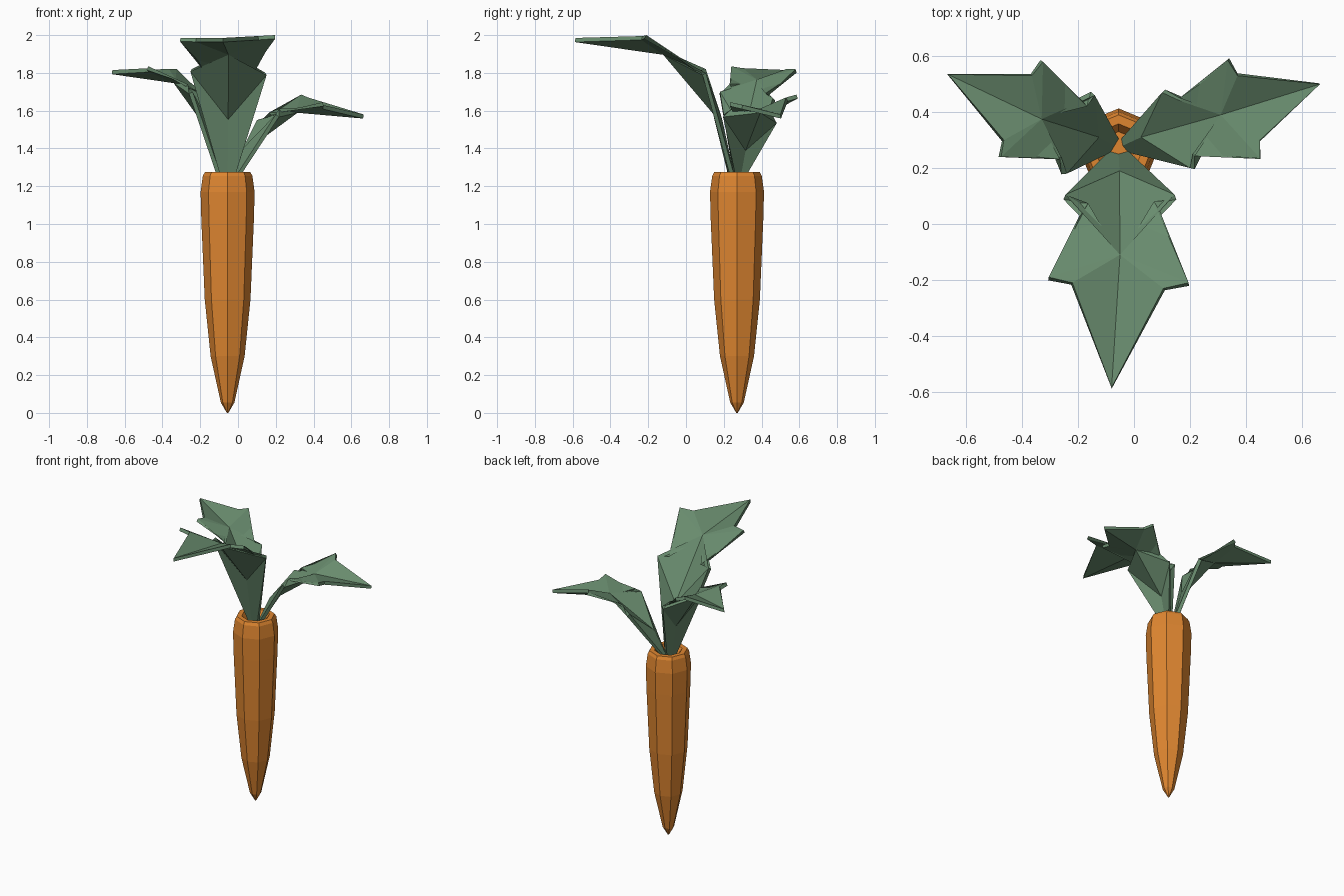
import bpy, bmesh, math

if "Cube" in bpy.data.objects:
    bpy.data.objects.remove(bpy.data.objects["Cube"])

CX, CY = -0.055, 0.27  # carrot axis


def material(name, rgb):
    m = bpy.data.materials.new(name)
    m.diffuse_color = (*rgb, 1)
    m.use_nodes = True
    m.node_tree.nodes["Principled BSDF"].inputs["Base Color"].default_value = m.diffuse_color
    return m


ORANGE = material("carrot orange", (0.74, 0.24, 0.03))
GREEN = material("leaf green", (0.14, 0.26, 0.155))


def make_object(name, bm, mat):
    me = bpy.data.meshes.new(name)
    bm.to_mesh(me)
    bm.free()
    me.materials.append(mat)
    ob = bpy.data.objects.new(name, me)
    bpy.context.collection.objects.link(ob)
    return ob


# Carrot root: eight-sided lathe with a dished crown
def root(profile, sides=8):
    bm = bmesh.new()
    rings = [[bm.verts.new((CX + r * math.cos(2 * math.pi * i / sides),
                            CY + r * math.sin(2 * math.pi * i / sides), z))
              for i in range(sides)] for r, z in profile]
    for a, b in zip(rings, rings[1:]):
        for i in range(sides):
            j = (i + 1) % sides
            bm.faces.new((a[i], a[j], b[j], b[i]))
    bm.faces.new(rings[0][::-1])
    bm.faces.new(rings[-1])
    return make_object("carrot_root", bm, ORANGE)


root([(0.004, 0), (0.036, 0.055), (0.09, 0.3), (0.121, 0.6), (0.139, 1.02),
      (0.143, 1.17), (0.131, 1.255), (0.12, 1.275), (0.088, 1.275), (0.06, 1.235)])


# Leaf: folded along the midrib, two pointed lobes each side, thin slab
# rib = base, bend, middle, tip; sides = base edge, lobe, notch, lobe, notch
def leaf(name, rib, left, right):
    bm = bmesh.new()
    base, bend, mid, tip = [bm.verts.new(p) for p in rib]
    for side, flip in ((left, False), (right, True)):
        edge, *outline = [bm.verts.new(p) for p in side]
        faces = [(base, bend, outline[0], edge), (bend, mid, outline[0])]
        outline.append(tip)
        faces += [(a, mid, b) for a, b in zip(outline, outline[1:])]
        for f in faces:
            bm.faces.new(f[::-1] if flip else f)
    bm.normal_update()
    # make the folded blade face upward
    if sum(f.normal.z * f.calc_area() for f in bm.faces) < 0:
        bmesh.ops.reverse_faces(bm, faces=bm.faces[:])
    ob = make_object(name, bm, GREEN)
    mod = ob.modifiers.new("thickness", 'SOLIDIFY')
    mod.thickness = 0.022
    mod.offset = -1


leaf("front_leaf",
     [(-.055, .25, 1.24), (-.052, .19, 1.56), (-.05, -.11, 1.915), (-.08, -.585, 1.985)],
     [(-.09, .26, 1.24), (-.245, .105, 1.82), (-.18, .06, 1.81), (-.305, -.19, 1.985), (-.22, -.21, 1.985)],
     [(-.02, .26, 1.24), (.145, .105, 1.80), (.085, .065, 1.80), (.195, -.21, 2.0), (.105, -.23, 1.995)])

leaf("left_leaf",
     [(-.07, .28, 1.24), (-.125, .31, 1.48), (-.33, .375, 1.765), (-.665, .535, 1.815)],
     [(-.055, .305, 1.24), (-.14, .46, 1.665), (-.18, .435, 1.68), (-.325, .58, 1.82), (-.365, .53, 1.82)],
     [(-.085, .255, 1.24), (-.24, .18, 1.70), (-.26, .24, 1.72), (-.475, .24, 1.835), (-.465, .30, 1.825)])

leaf("right_leaf",
     [(-.04, .28, 1.24), (.025, .31, 1.40), (.31, .39, 1.61), (.665, .50, 1.58)],
     [(-.02, .255, 1.24), (.2, .2, 1.58), (.21, .25, 1.59), (.45, .235, 1.645), (.45, .30, 1.63)],
     [(-.045, .305, 1.24), (.1, .47, 1.55), (.165, .44, 1.57), (.335, .585, 1.685), (.37, .53, 1.67)])
